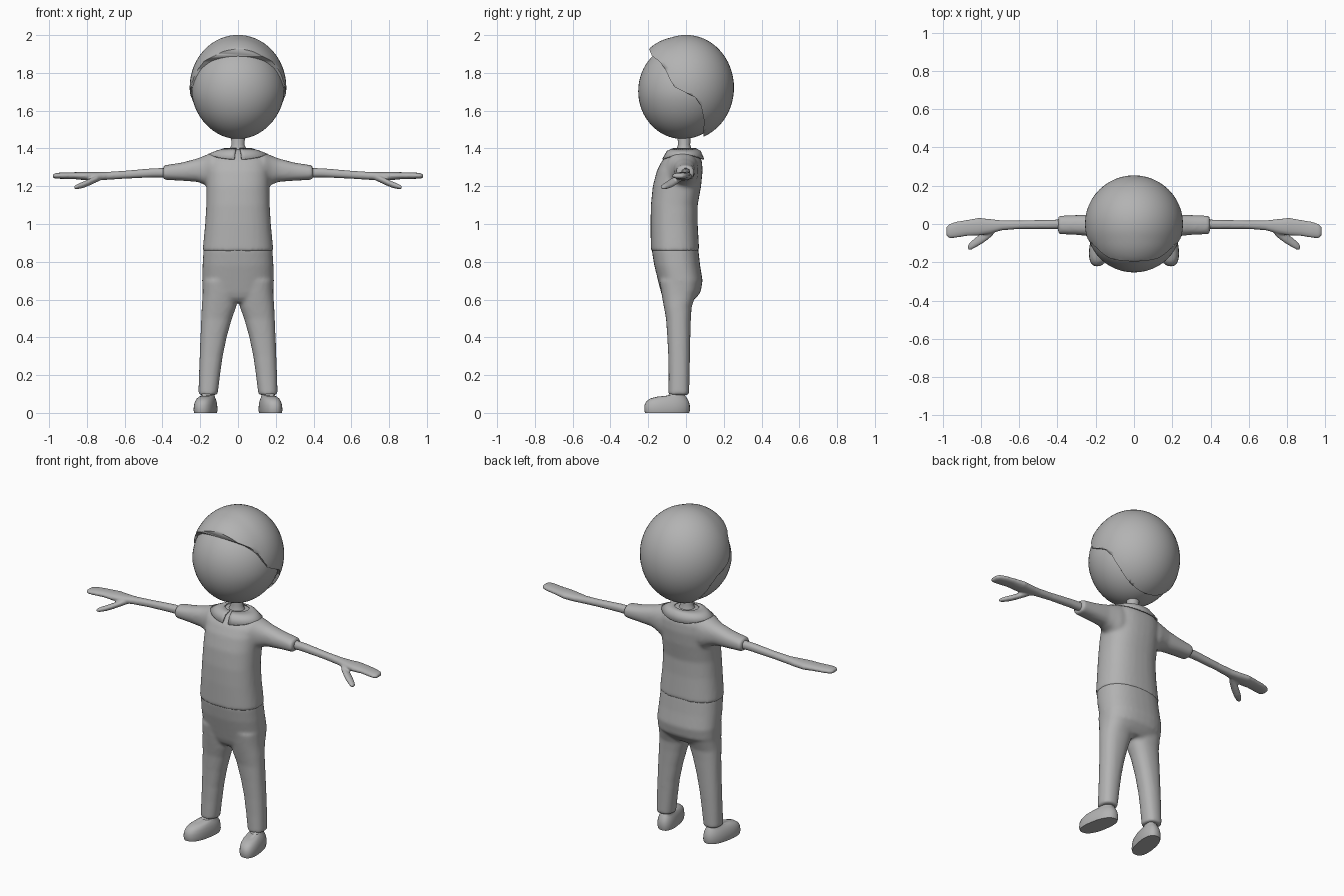
import bpy, bmesh, math

grey = bpy.data.materials.new("plain_grey")
grey.diffuse_color = (0.45, 0.45, 0.45, 1)


def power(v, n):
    return math.copysign(abs(v) ** (2 / n), v)


def add_loft(bm, axis, rings, n=2.0, segs=32):
    """Closed loft; ring = (position on axis, centre a, centre b, radius a, radius b)."""
    loops = []
    for p, ca, cb, ra, rb in rings:
        loop = []
        for i in range(segs):
            t = 2 * math.pi * i / segs
            a, b = ca + ra * power(math.cos(t), n), cb + rb * power(math.sin(t), n)
            loop.append(bm.verts.new((p, a, b) if axis == "x" else (a, b, p)))
        loops.append(loop)
    for l0, l1 in zip(loops, loops[1:]):
        for i in range(segs):
            j = (i + 1) % segs
            bm.faces.new((l0[i], l0[j], l1[j], l1[i]))
    bm.faces.new(loops[0][::-1])
    bm.faces.new(loops[-1])


def finish(name, bm, angle=50):
    bmesh.ops.recalc_face_normals(bm, faces=bm.faces)
    me = bpy.data.meshes.new(name)
    bm.to_mesh(me)
    bm.free()
    ob = bpy.data.objects.new(name, me)
    bpy.context.collection.objects.link(ob)
    me.materials.append(grey)
    bpy.ops.object.select_all(action="DESELECT")
    ob.select_set(True)
    bpy.context.view_layer.objects.active = ob
    bpy.ops.object.shade_smooth_by_angle(angle=math.radians(angle))
    return ob


def mirror(ob):
    ob.modifiers.new("mirror", "MIRROR").use_mirror_merge = False


def fuse(ob, voxel, steps):
    """Melt overlapping lofts into one smooth skin."""
    rm = ob.modifiers.new("fuse", "REMESH")
    rm.mode, rm.voxel_size, rm.use_smooth_shade = "VOXEL", voxel, True
    sm = ob.modifiers.new("relax", "SMOOTH")
    sm.factor, sm.iterations = 0.5, steps


def body_rings(rows):
    """Rows of height, half width, front y, back y."""
    return [(z, 0, (f + b) / 2, w, (b - f) / 2) for z, w, f, b in rows]


# shirt: torso and short sleeves
bm = bmesh.new()
add_loft(bm, "z", body_rings([
    (0.855, 0.188, -0.186, 0.07), (1.0, 0.174, -0.188, 0.062), (1.1, 0.168, -0.186, 0.062),
    (1.2, 0.167, -0.176, 0.08), (1.28, 0.168, -0.155, 0.088), (1.33, 0.163, -0.13, 0.085),
    (1.365, 0.14, -0.1, 0.072), (1.395, 0.075, -0.065, 0.05)]), 2.4)
for s in (-1, 1):
    add_loft(bm, "x", [(s * x, y, z, ry, rz) for x, y, z, ry, rz in (
        (0.08, -0.02, 1.28, 0.085, 0.1), (0.14, -0.02, 1.28, 0.085, 0.098),
        (0.175, -0.012, 1.285, 0.07, 0.078), (0.215, -0.008, 1.285, 0.058, 0.062),
        (0.3, -0.005, 1.277, 0.052, 0.048), (0.397, -0.005, 1.272, 0.048, 0.038))], 2.3)
fuse(finish("shirt", bm), 0.01, 7)

# trousers: hips and two legs
bm = bmesh.new()
add_loft(bm, "z", body_rings([
    (0.585, 0.12, -0.1, 0.03), (0.61, 0.17, -0.122, 0.055), (0.64, 0.187, -0.133, 0.078),
    (0.7, 0.19, -0.148, 0.088), (0.78, 0.188, -0.168, 0.075), (0.86, 0.183, -0.181, 0.066),
    (0.95, 0.165, -0.17, 0.05)]), 2.4)
for s in (-1, 1):
    add_loft(bm, "z", [(z, s * (i + o) / 2, (f + b) / 2, (o - i) / 2, (b - f) / 2)
                       for z, i, o, f, b in (
        (0.095, 0.108, 0.21, -0.093, 0.017), (0.2, 0.095, 0.207, -0.092, 0.019),
        (0.3, 0.081, 0.203, -0.094, 0.021), (0.4, 0.06, 0.199, -0.099, 0.023),
        (0.5, 0.032, 0.195, -0.106, 0.026), (0.56, 0.01, 0.192, -0.117, 0.03),
        (0.62, 0.0, 0.188, -0.128, 0.05), (0.7, 0.0, 0.187, -0.14, 0.07))], 2.3)
fuse(finish("trousers", bm), 0.01, 6)

# bare arms with mitten hand and thumb
bm = bmesh.new()
add_loft(bm, "x", [
    (0.3, 0, 1.273, 0.025, 0.026), (0.45, -0.002, 1.271, 0.024, 0.024),
    (0.6, -0.004, 1.261, 0.022, 0.021), (0.69, -0.007, 1.255, 0.026, 0.021),
    (0.75, -0.012, 1.253, 0.038, 0.022), (0.81, -0.014, 1.254, 0.046, 0.022),
    (0.87, -0.02, 1.256, 0.042, 0.018), (0.93, -0.03, 1.256, 0.042, 0.017),
    (0.965, -0.037, 1.255, 0.037, 0.015), (0.98, -0.038, 1.254, 0.024, 0.009)], 2.2, 24)
add_loft(bm, "x", [
    (0.71, -0.012, 1.25, 0.012, 0.012), (0.745, -0.042, 1.24, 0.025, 0.017),
    (0.785, -0.07, 1.222, 0.028, 0.018), (0.82, -0.092, 1.207, 0.027, 0.017),
    (0.85, -0.112, 1.198, 0.023, 0.014), (0.868, -0.122, 1.193, 0.013, 0.008)], 2, 16)
arm = finish("arms", bm)
mirror(arm)
fuse(arm, 0.006, 4)

# shoes: flat sole, rounded top, toes turned slightly outwards
bm = bmesh.new()
add_loft(bm, "z", [
    (0.0, 0.165, -0.1, 0.055, 0.117), (0.015, 0.165, -0.1, 0.058, 0.121),
    (0.04, 0.165, -0.1, 0.056, 0.12), (0.06, 0.164, -0.098, 0.052, 0.113),
    (0.076, 0.163, -0.092, 0.045, 0.098), (0.086, 0.162, -0.075, 0.038, 0.075),
    (0.092, 0.161, -0.05, 0.034, 0.045), (0.115, 0.16, -0.04, 0.032, 0.04)], 2.4)
for v in bm.verts:
    v.co.x -= 0.17 * (v.co.y + 0.06)
mirror(finish("shoes", bm))

# neck
bm = bmesh.new()
add_loft(bm, "z", [(1.36, 0, -0.01, 0.06, 0.05), (1.395, 0, -0.01, 0.045, 0.04),
                   (1.42, 0, -0.01, 0.034, 0.032), (1.5, 0, -0.01, 0.04, 0.038)])
finish("neck", bm)

# collar: sloping band round the neck, slit at the front
bm = bmesh.new()
rows = []
for i in range(41):
    t = -math.pi / 2 + 0.12 + (2 * math.pi - 0.24) * i / 40
    c, s = math.cos(t), math.sin(t)
    rows.append([bm.verts.new(p) for p in (
        (0.072 * c, -0.008 + 0.06 * s, 1.402),
        (0.118 * c, -0.012 + 0.09 * s, 1.387),
        (0.158 * c, -0.015 + 0.112 * s, 1.343 + 0.028 * c * c))])
for a, b in zip(rows, rows[1:]):
    for k in (0, 1):
        bm.faces.new((a[k], b[k], b[k + 1], a[k + 1]))
collar = finish("collar", bm)
collar.modifiers.new("cloth", "SOLIDIFY").thickness = 0.008


def ball(name, centre, radii, shape=None):
    bm = bmesh.new()
    bmesh.ops.create_uvsphere(bm, u_segments=48, v_segments=32, radius=1)
    for v in bm.verts:
        v.co = [c + r * k for c, r, k in zip(centre, radii, v.co)]
        if shape:
            shape(v.co)
    return finish(name, bm)


def narrow_chin(co):
    if co.z < 1.68:
        co.x *= 1 - 0.25 * (1.68 - co.z)


def puff_fringe(co):
    if co.y < -0.08 and co.z > 1.84:
        k = min(1, (-0.08 - co.y) / 0.1)
        co.z += 0.014 * k
        co.y -= 0.01 * k


# head and hair
ball("head", (0, -0.018, 1.703), (0.245, 0.235, 0.253), narrow_chin)
hair = ball("hair", (0, 0, 1.722), (0.256, 0.254, 0.279), puff_fringe)

# side outline that trims the hair
line = [(-0.2, 2.1), (-0.197, 1.93), (-0.18, 1.89), (-0.14, 1.86), (-0.11, 1.82),
        (-0.085, 1.765), (-0.06, 1.725), (0.0, 1.695), (0.05, 1.67), (0.08, 1.625),
        (0.095, 1.55), (0.09, 1.4), (0.4, 1.4), (0.4, 2.1)]
bm = bmesh.new()
sides = [[bm.verts.new((x, y, z)) for y, z in line] for x in (-0.4, 0.4)]
bm.faces.new(sides[0])
bm.faces.new(sides[1][::-1])
for i in range(len(line)):
    j = (i + 1) % len(line)
    bm.faces.new((sides[0][i], sides[1][i], sides[1][j], sides[0][j]))
cutter = finish("hair_trim", bm, 10)
cutter.hide_render = True
trim = hair.modifiers.new("trim", "BOOLEAN")
trim.operation, trim.solver, trim.object = "INTERSECT", "EXACT", cutter
# keep the trim ahead of the smoothing by angle
hair.modifiers.move(len(hair.modifiers) - 1, 0)
